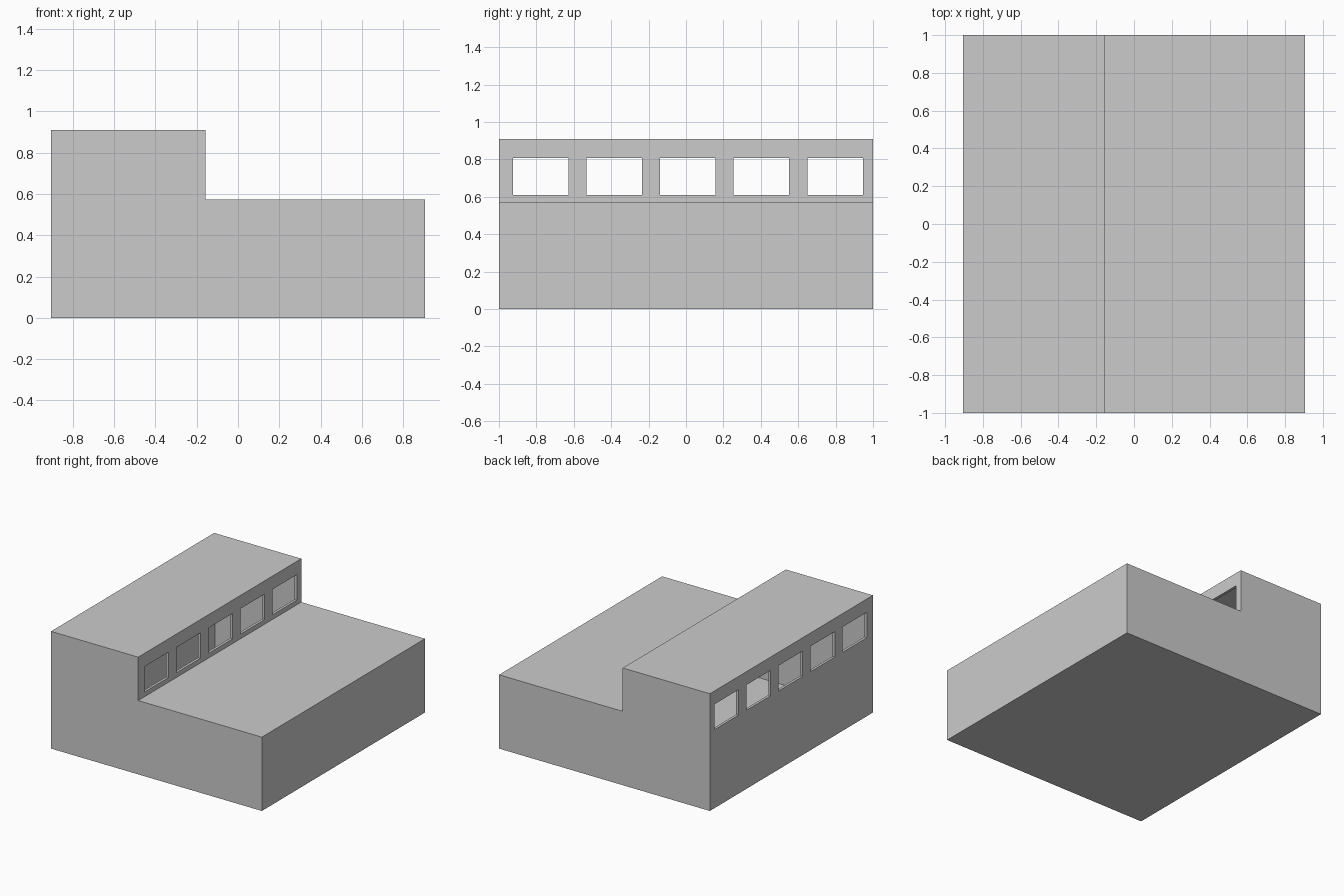
import bpy, bmesh
from mathutils import Matrix

if "Cube" in bpy.data.objects:
    bpy.data.objects.remove(bpy.data.objects["Cube"])

X0, X1 = -0.905, 0.905      # outer side walls
STEP_X = -0.157             # where the roof steps down
LOW, HIGH = 0.573, 0.91     # roof heights
T = 0.02                    # wall thickness


def make_object(name, bm):
    bmesh.ops.recalc_face_normals(bm, faces=bm.faces)
    mesh = bpy.data.meshes.new(name)
    bm.to_mesh(mesh)
    bm.free()
    obj = bpy.data.objects.new(name, mesh)
    bpy.context.collection.objects.link(obj)
    return obj


def stepped_block(name, t, y):
    """L-shaped section, inset by t, extruded from -y to y."""
    profile = [(X0 + t, t), (X1 - t, t), (X1 - t, LOW - t),
               (STEP_X - t, LOW - t), (STEP_X - t, HIGH - t), (X0 + t, HIGH - t)]
    bm = bmesh.new()
    face = bm.faces.new([bm.verts.new((x, -y, z)) for x, z in profile])
    ext = bmesh.ops.extrude_face_region(bm, geom=[face])
    verts = [v for v in ext["geom"] if isinstance(v, bmesh.types.BMVert)]
    bmesh.ops.translate(bm, verts=verts, vec=(0, 2 * y, 0))
    return make_object(name, bm)


def cut(obj, cutter):
    mod = obj.modifiers.new(cutter.name, 'BOOLEAN')
    mod.operation = 'DIFFERENCE'
    mod.solver = 'EXACT'
    mod.object = cutter
    cutter.hide_render = True
    cutter.hide_set(True)


# Outer shell and the hollow room inside it
building = stepped_block("building", 0.0, 1.0)
room = stepped_block("room_cutter", T, 1.0 - T)

# Five windows passing through both walls of the tall part
bm = bmesh.new()
for i in range(5):
    centre = ((X0 + STEP_X) / 2, -0.777 + i * 0.3935, 0.708)
    bmesh.ops.create_cube(bm, size=1, matrix=Matrix.Translation(centre)
                          @ Matrix.Diagonal((0.9, 0.297, 0.197, 1)))
windows = make_object("window_cutter", bm)

cut(building, room)
cut(building, windows)

# Bake the cuts and drop the helpers
depsgraph = bpy.context.evaluated_depsgraph_get()
baked = bpy.data.meshes.new_from_object(building.evaluated_get(depsgraph))
building.modifiers.clear()
building.data = baked
for helper in (room, windows):
    bpy.data.objects.remove(helper)
